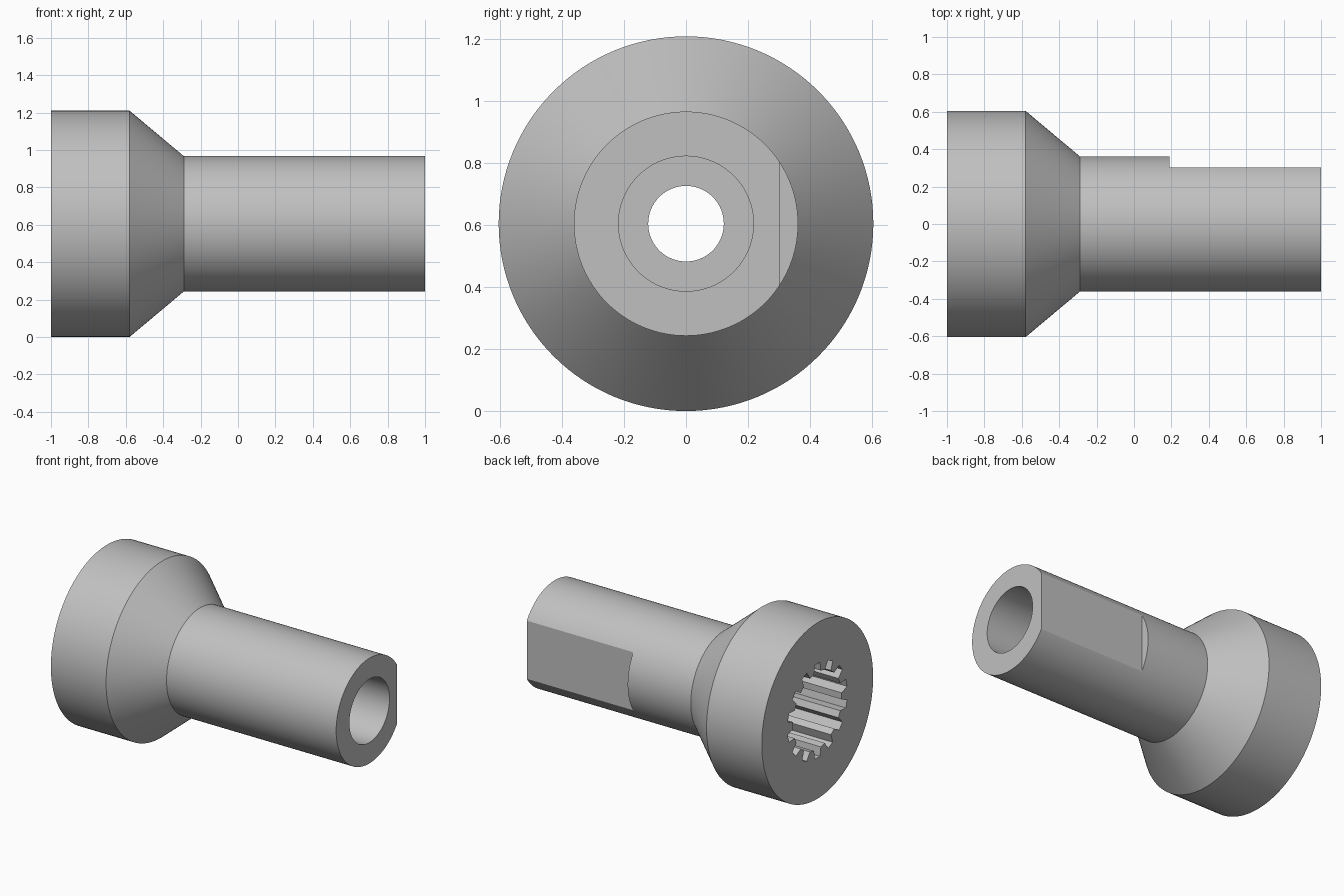
import bpy, bmesh
from math import sin, cos, pi, radians

old = bpy.data.objects.get("Cube")
if old:
    bpy.data.objects.remove(old, do_unlink=True)

AXIS_Z = 0.605
SEGMENTS = 128

steel = bpy.data.materials.new("light grey steel")
steel.use_nodes = True
colour = (0.53, 0.53, 0.53, 1)
steel.diffuse_color = colour
steel.node_tree.nodes["Principled BSDF"].inputs["Base Color"].default_value = colour


def loft(name, sections):
    """Join outlines, each (x, [(y, z), ...]), into a capped solid along x."""
    bm = bmesh.new()
    rings = [[bm.verts.new((x, y, z + AXIS_Z)) for y, z in outline]
             for x, outline in sections]
    count = len(rings[0])
    for a, b in zip(rings, rings[1:]):
        for i in range(count):
            j = (i + 1) % count
            bm.faces.new((a[i], a[j], b[j], b[i]))
    bm.faces.new(rings[0])
    bm.faces.new(rings[-1])
    bmesh.ops.recalc_face_normals(bm, faces=bm.faces[:])
    mesh = bpy.data.meshes.new(name)
    bm.to_mesh(mesh)
    bm.free()
    obj = bpy.data.objects.new(name, mesh)
    bpy.context.collection.objects.link(obj)
    mesh.materials.append(steel)
    return obj


def polar(r, angle):
    return r * sin(angle), r * cos(angle)


def circle(r):
    return [polar(r, 2 * pi * i / SEGMENTS) for i in range(SEGMENTS)]


def spline_outline(teeth=14, inner=0.265, outer=0.325):
    # Each groove narrows from its mouth to its floor
    pitch = 2 * pi / teeth
    points = []
    for k in range(teeth):
        for r, offset in ((inner, -0.31), (outer, -0.19), (outer, 0.19), (inner, 0.31)):
            points.append(polar(r, (k + offset) * pitch))
    return points


# Head, cone and shaft
body = loft("splined_shaft_coupling", [
    (-1, circle(0.605)), (-0.58, circle(0.605)),
    (-0.29, circle(0.362)), (1, circle(0.362))])

# Flat on the back, splined socket, shaft bore and the hole joining them
flat = [(0.302, -0.5), (0.302, 0.5), (0.6, 0.5), (0.6, -0.5)]
cutters = [
    loft("flat_cutter", [(0.19, flat), (1.2, flat)]),
    loft("spline_cutter", [(-1.2, spline_outline()), (-0.38, spline_outline())]),
    loft("bore_cutter", [(0.05, circle(0.218)), (1.2, circle(0.218))]),
    loft("hole_cutter", [(-0.5, circle(0.122)), (0.2, circle(0.122))]),
]

bpy.ops.object.select_all(action="DESELECT")
body.select_set(True)
bpy.context.view_layer.objects.active = body
for cutter in cutters:
    cutter.hide_render = True
    cut = body.modifiers.new(cutter.name, "BOOLEAN")
    cut.operation = "DIFFERENCE"
    cut.solver = "EXACT"
    cut.object = cutter
    bpy.ops.object.modifier_apply(modifier=cut.name)
    bpy.data.objects.remove(cutter, do_unlink=True)

bpy.ops.object.shade_smooth_by_angle(angle=radians(25))
